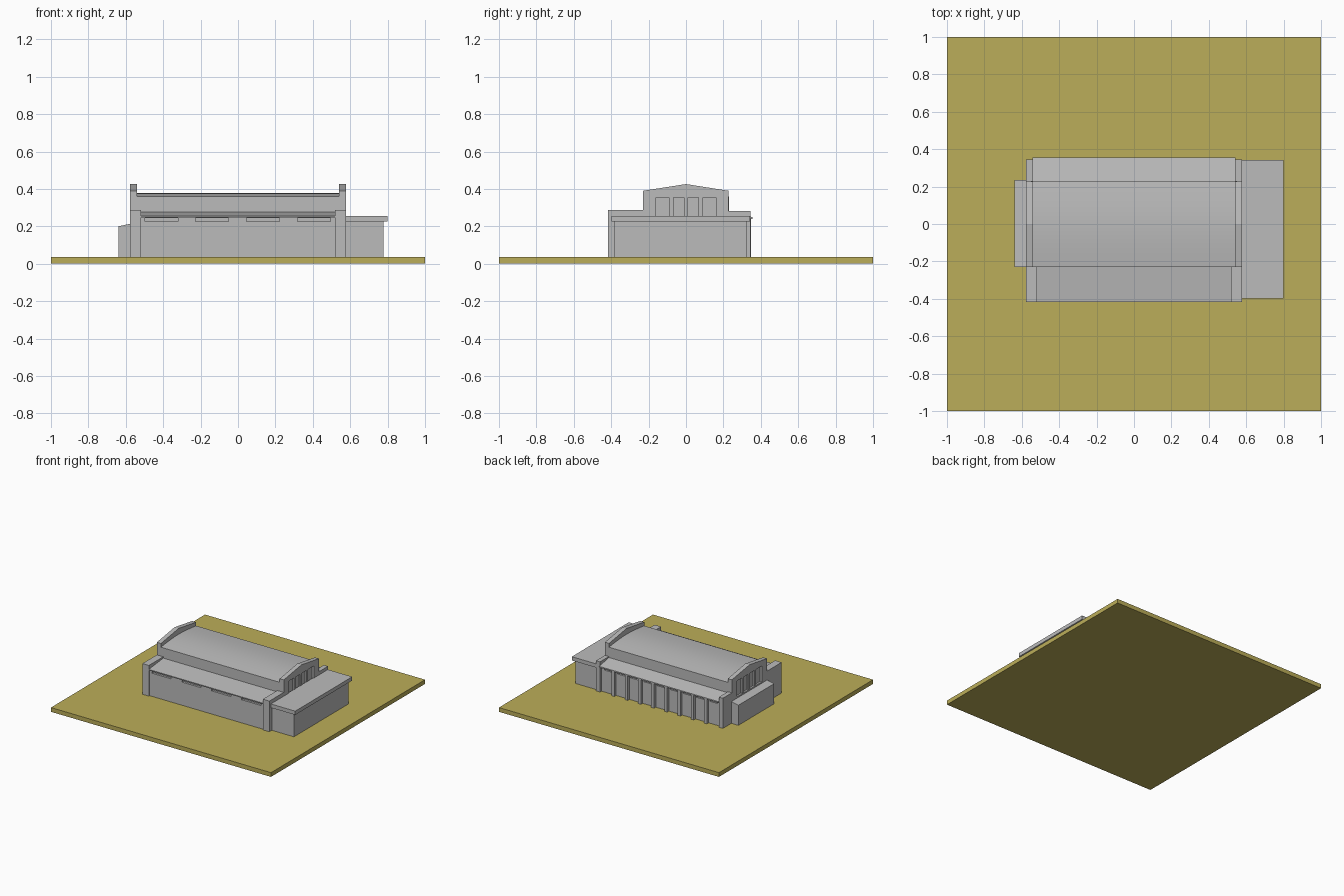
import bpy
import bmesh
import math

if "Cube" in bpy.data.objects:
    bpy.data.objects.remove(bpy.data.objects["Cube"], do_unlink=True)


def material(name, colour):
    m = bpy.data.materials.new(name)
    m.use_nodes = True
    m.diffuse_color = colour
    m.node_tree.nodes["Principled BSDF"].inputs["Base Color"].default_value = colour
    return m


stone = material("pale grey stone", (0.5, 0.5, 0.5, 1))
earth = material("mustard ground", (0.5, 0.42, 0.1, 1))
GROUND = 0.035


def prism(name, profile, x0, x1, mat=stone):
    """Extrude a (y, z) outline along x."""
    bm = bmesh.new()
    face = bm.faces.new([bm.verts.new((x0, y, z)) for y, z in profile])
    out = bmesh.ops.extrude_face_region(bm, geom=[face])
    verts = [v for v in out["geom"] if isinstance(v, bmesh.types.BMVert)]
    bmesh.ops.translate(bm, verts=verts, vec=(x1 - x0, 0, 0))
    bmesh.ops.recalc_face_normals(bm, faces=bm.faces)
    mesh = bpy.data.meshes.new(name)
    bm.to_mesh(mesh)
    bm.free()
    mesh.materials.append(mat)
    ob = bpy.data.objects.new(name, mesh)
    bpy.context.collection.objects.link(ob)
    return ob


def box(name, x0, x1, y0, y1, z0, z1, mat=stone):
    return prism(name, [(y0, z0), (y1, z0), (y1, z1), (y0, z1)], x0, x1, mat)


def cut(target, *limits):
    """Carve a box out of the target and drop the cutter."""
    cutter = box("cutter", *limits)
    mod = target.modifiers.new("recess", "BOOLEAN")
    mod.operation = "DIFFERENCE"
    mod.solver = "EXACT"
    mod.object = cutter
    bpy.context.view_layer.objects.active = target
    bpy.ops.object.modifier_apply(modifier=mod.name)
    bpy.data.objects.remove(cutter, do_unlink=True)


# Ground slab
box("ground", -1, 1, -1, 1, 0, GROUND, earth)

# Main hall with a shallow arched roof
arc = [(-0.23 + 0.46 * i / 16, 0.36 + 0.018 * math.sin(math.pi * i / 16)) for i in range(17)]
hall = prism("main_hall", [(0.23, GROUND), (-0.23, GROUND)] + arc, -0.55, 0.55)
bpy.ops.object.select_all(action="DESELECT")
hall.select_set(True)
bpy.context.view_layer.objects.active = hall
bpy.ops.object.shade_smooth_by_angle(angle=math.radians(30))

# Stepped gable walls with recessed window panels
gable = [(-0.415, GROUND), (-0.415, 0.287), (-0.23, 0.287), (-0.23, 0.39), (0, 0.426),
         (0.228, 0.39), (0.228, 0.283), (0.345, 0.283), (0.345, GROUND)]
for side, label in ((-1, "right"), (1, "left")):
    outer, inner = side * 0.577, side * 0.54
    wall = prism(label + "_gable_wall", gable, min(outer, inner), max(outer, inner))
    panel = sorted((side * 0.6, side * 0.562))
    cut(wall, *panel, -0.16, 0.16, 0.225, 0.355)
    for i in range(1, 4):
        y = -0.16 + 0.08 * i
        bar = sorted((side * 0.574, side * 0.555))
        box(label + "_gable_mullion", *bar, y - 0.012, y + 0.012, 0.225, 0.355)
    # Wide corner piers of the front aisle
    pier = sorted((side * 0.577, side * 0.518))
    box(label + "_front_pier", *pier, -0.417, -0.23, GROUND, 0.287)

# Front aisle: wall with four long windows under a lean-to roof
front = box("front_aisle_wall", -0.53, 0.53, -0.407, -0.22, GROUND, 0.25)
for i in range(4):
    x = -0.41 + 0.272 * i
    cut(front, x - 0.088, x + 0.088, -0.45, -0.39, 0.225, 0.244)
prism("front_aisle_roof", [(-0.418, 0.247), (-0.418, 0.255), (-0.22, 0.277), (-0.22, 0.247)],
      -0.525, 0.525)

# Back aisle: recessed bays between pilasters, small windows near the eaves
back = box("back_aisle_wall", -0.55, 0.55, 0.22, 0.325, GROUND, 0.25)
BAYS = 9
step = 1.08 / BAYS
for i in range(BAYS):
    x = -0.54 + step * (i + 0.5)
    cut(back, x - 0.035, x + 0.035, 0.315, 0.36, 0.215, 0.238)
    if i:
        left = -0.54 + step * i
        box("back_pilaster", left - 0.013, left + 0.013, 0.31, 0.348, GROUND, 0.242)
prism("back_aisle_roof", [(0.355, 0.24), (0.355, 0.25), (0.22, 0.277), (0.22, 0.24)],
      -0.542, 0.542)

# Flat-roofed annex on the left end
box("left_annex_walls", 0.56, 0.778, -0.385, 0.325, GROUND, 0.23)
box("left_annex_roof", 0.57, 0.798, -0.397, 0.343, 0.225, 0.256)

# Low lean-to on the right end
prism_shape = [(-0.64, GROUND), (-0.64, 0.2), (-0.57, 0.215), (-0.57, GROUND)]
lean_to = prism("right_lean_to", prism_shape, -0.235, 0.23)
lean_to.rotation_euler.z = math.radians(-90)
# Turn the outline so that its run lies along x
lean_to.data.transform(lean_to.rotation_euler.to_matrix().to_4x4())
lean_to.rotation_euler.z = 0
